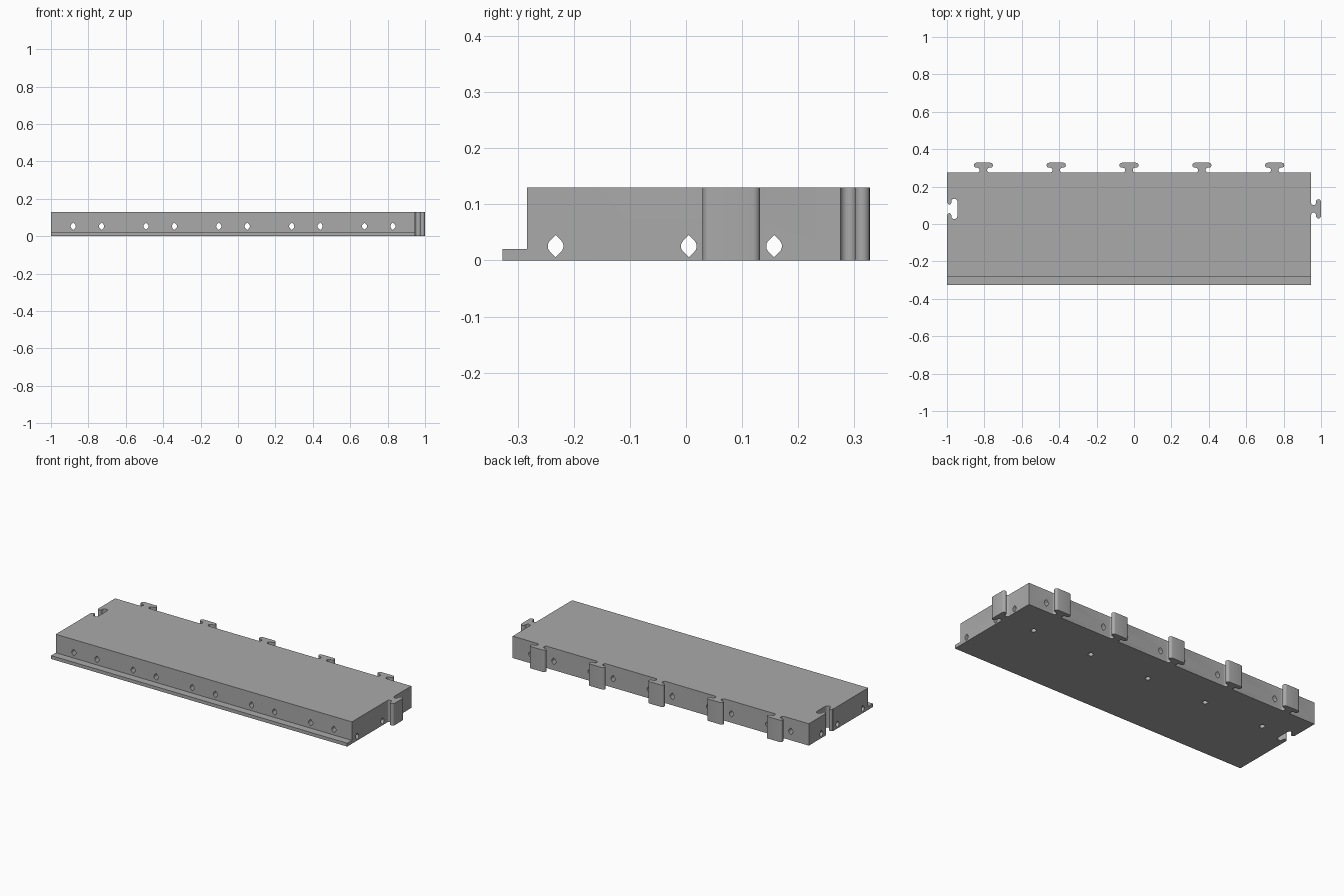
import bpy, bmesh, math
from mathutils import Vector

cube = bpy.data.objects.get("Cube")
if cube:
    bpy.data.objects.remove(cube, do_unlink=True)

X0, X1 = -1.0, 0.947          # plate ends
Y0, Y1 = -0.283, 0.275        # plate front and back
LIP_Y, LIP_H, HEIGHT = -0.327, 0.02, 0.13
PITCH = (X1 - X0) / 5
KEY_X = [X0 + PITCH * (i + 0.5) for i in range(5)]
KEY_Y = 0.081
HOLE_OFFSET, HOLE_R = 0.076, 0.014

grey = bpy.data.materials.new("plain_grey")
grey.use_nodes = True
colour = (0.4, 0.4, 0.4, 1)
grey.diffuse_color = colour
grey.node_tree.nodes["Principled BSDF"].inputs["Base Color"].default_value = colour


def prism(name, points, direction):
    """Extrude a closed loop of points along a direction."""
    bm = bmesh.new()
    face = bm.faces.new([bm.verts.new(p) for p in points])
    result = bmesh.ops.extrude_face_region(bm, geom=[face])
    moved = [v for v in result["geom"] if isinstance(v, bmesh.types.BMVert)]
    bmesh.ops.translate(bm, verts=moved, vec=direction)
    bmesh.ops.recalc_face_normals(bm, faces=bm.faces)
    mesh = bpy.data.meshes.new(name)
    bm.to_mesh(mesh)
    bm.free()
    mesh.materials.append(grey)
    obj = bpy.data.objects.new(name, mesh)
    bpy.context.collection.objects.link(obj)
    return obj


def arc(cx, cy, r, start, end, steps=10):
    angles = [math.radians(start + (end - start) * i / steps) for i in range(steps + 1)]
    return [(cx + r * math.cos(a), cy + r * math.sin(a)) for a in angles]


def key_profile(origin, along, out, gap=0.0):
    """T-shaped key with a rounded neck and head; gap widens it into a slot."""
    half = [(0.033, 0)] if gap else []
    half += arc(0.033, 0.013, 0.013 - gap, 270, 90)
    half += arc(0.038, 0.03925, 0.01325 + gap, -90, 90)
    full = [(-u, v) for u, v in half] + half[::-1]
    o, a, n = Vector(origin), Vector(along), Vector(out)
    return [o + a * u + n * v for u, v in full]


# Plate outline with keys on the left end and back, and a slot in the right end
outline = [Vector((X0, Y0, 0)), Vector((X1, Y0, 0))]
outline += key_profile((X1, KEY_Y, 0), (0, 1, 0), (1, 0, 0))
outline.append(Vector((X1, Y1, 0)))
for x in reversed(KEY_X):
    outline += key_profile((x, Y1, 0), (-1, 0, 0), (0, 1, 0))
outline.append(Vector((X0, Y1, 0)))
outline += key_profile((X0, KEY_Y, 0), (0, -1, 0), (1, 0, 0), gap=0.003)
plate = prism("plate", outline, (0, 0, HEIGHT))

# Thin lip along the front
prism("front_lip", [(X0, LIP_Y, 0), (X1, LIP_Y, 0), (X1, Y0, 0), (X0, Y0, 0)], (0, 0, LIP_H))


def hole_section():
    """Round hole with a point at the top and the bottom."""
    tip = HOLE_R * math.sqrt(2)
    return arc(0, 0, HOLE_R, -45, 45, 6) + [(0, tip)] + arc(0, 0, HOLE_R, 135, 225, 6) + [(0, -tip)]


cutters = []
# Cross holes from front to back, a pair beside each key
for x in KEY_X:
    for side in (-1, 1):
        cx = x + side * HOLE_OFFSET
        loop = [(cx + u, Y0 - 0.1, 0.053 + v) for u, v in hole_section()]
        cutters.append(prism("cross_hole", loop, (0, Y1 - Y0 + 0.2, 0)))
# Long holes from end to end
for y in (KEY_Y + HOLE_OFFSET, KEY_Y - HOLE_OFFSET, KEY_Y + HOLE_OFFSET - PITCH):
    loop = [(X0 - 0.1, y + u, 0.0255 + v) for u, v in hole_section()]
    cutters.append(prism("long_hole", loop, (X1 - X0 + 0.2, 0, 0)))
# Blind round holes in the underside
for x in KEY_X:
    loop = [(px, py, -0.02) for px, py in arc(x, KEY_Y, 0.015, 0, 345, 23)]
    cutters.append(prism("base_hole", loop, (0, 0, 0.07)))

bpy.context.view_layer.objects.active = plate
for cutter in cutters:
    cutter.hide_render = True
    mod = plate.modifiers.new("hole", "BOOLEAN")
    mod.operation, mod.solver, mod.object = "DIFFERENCE", "EXACT", cutter
    bpy.ops.object.modifier_apply(modifier=mod.name)
    bpy.data.objects.remove(cutter, do_unlink=True)

# Smooth the curved walls and keep the edges sharp
bpy.ops.object.select_all(action="DESELECT")
plate.select_set(True)
bpy.ops.object.shade_smooth_by_angle(angle=math.radians(30))
